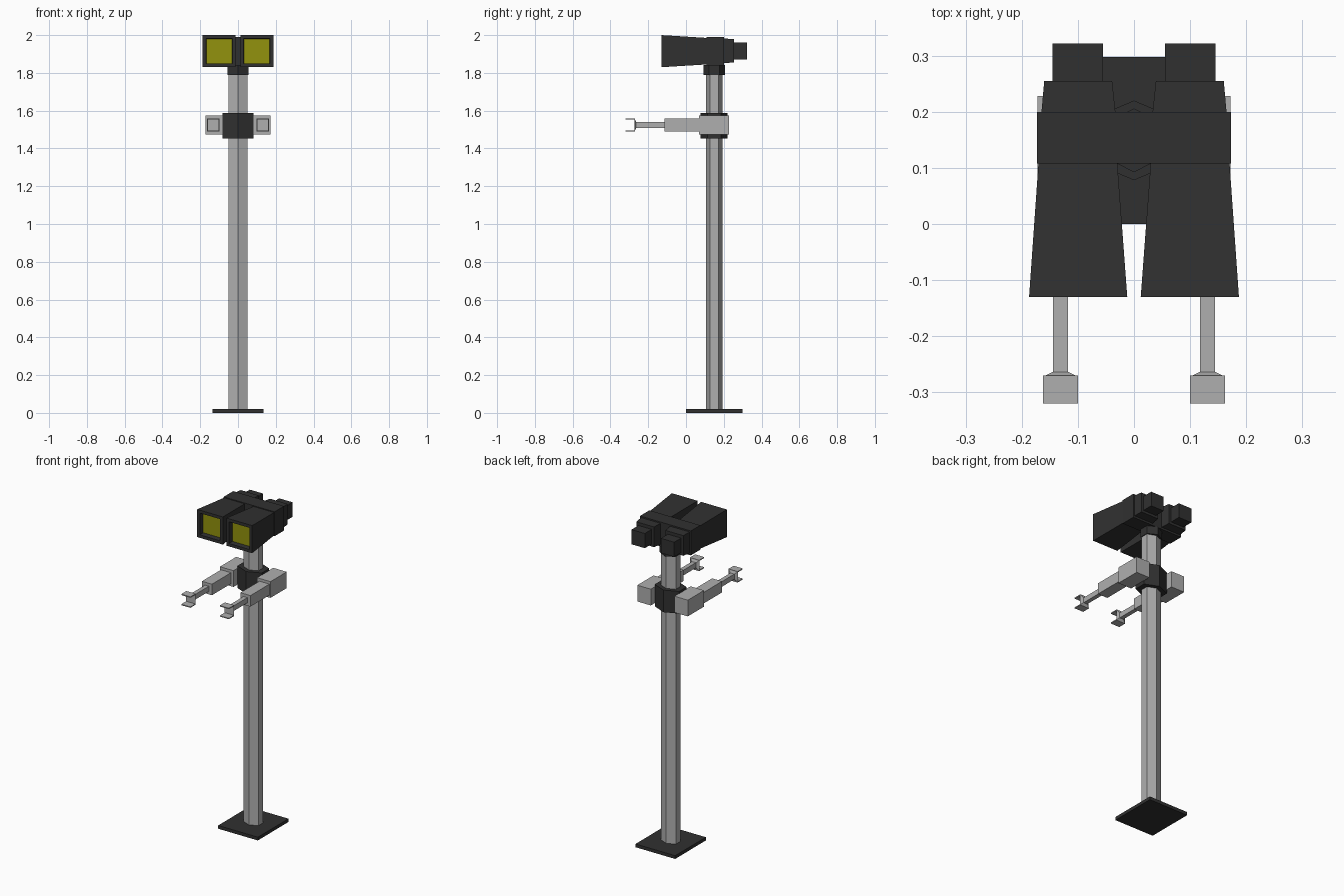
import bpy, bmesh

cube = bpy.data.objects.get("Cube")
if cube:
    bpy.data.objects.remove(cube, do_unlink=True)


def material(name, rgb):
    m = bpy.data.materials.new(name)
    m.use_nodes = True
    m.diffuse_color = (*rgb, 1)
    m.node_tree.nodes["Principled BSDF"].inputs["Base Color"].default_value = (*rgb, 1)
    return m


GREY = material("light grey metal", (0.43, 0.43, 0.43))
DARK = material("charcoal", (0.03, 0.03, 0.03))
YELLOW = material("yellow glass", (0.29, 0.29, 0.004))


def finish(name, bm, *mats):
    bmesh.ops.recalc_face_normals(bm, faces=bm.faces)
    me = bpy.data.meshes.new(name)
    bm.to_mesh(me)
    bm.free()
    for m in mats:
        me.materials.append(m)
    ob = bpy.data.objects.new(name, me)
    bpy.context.collection.objects.link(ob)
    return ob


def skin(rings):
    """Closed solid through matching rings of points."""
    bm = bmesh.new()
    loops = [[bm.verts.new(p) for p in ring] for ring in rings]
    n = len(loops[0])
    for a, b in zip(loops, loops[1:]):
        for i in range(n):
            j = (i + 1) % n
            bm.faces.new((a[i], a[j], b[j], b[i]))
    bm.faces.new(loops[0])
    bm.faces.new(loops[-1])
    return bm


def rect(y, x0, x1, z0, z1):
    return [(x0, y, z0), (x1, y, z0), (x1, y, z1), (x0, y, z1)]


def block(name, mat, x, y, z):
    return finish(name, skin([rect(v, *x, *z) for v in y]), mat)


def hex_column(name, mat, half_x, half_y, flat, z0, z1):
    """Six-sided column with a ridge facing front and back."""
    c = 0.149
    outline = [(0, -half_y), (half_x, -flat), (half_x, flat),
               (0, half_y), (-half_x, flat), (-half_x, -flat)]
    rings = [[(x, c + y, z) for x, y in outline] for z in (z0, z1)]
    return finish(name, skin(rings), mat)


# Stand
block("base_plate", DARK, (-0.135, 0.135), (0, 0.298), (0, 0.02))
hex_column("pole", GREY, 0.051, 0.044, 0.023, 0.02, 1.80)
hex_column("arm_collar", DARK, 0.083, 0.071, 0.036, 1.452, 1.588)
hex_column("neck_collar", DARK, 0.055, 0.057, 0.028, 1.79, 1.842)

# Head: the band joining both barrels
block("head_band", DARK, (-0.173, 0.173), (0.108, 0.2), (1.84, 1.99))


def side_x(s, a, b):
    return tuple(sorted((s * a, s * b)))


for s, side in ((1, "left"), (-1, "right")):
    # Flared barrel with a sunken lens
    bm = skin([rect(-0.13, *side_x(s, 0.012, 0.187), 1.83, 2.0),
               rect(0.112, *side_x(s, 0.03, 0.17), 1.845, 1.985)])
    bmesh.ops.recalc_face_normals(bm, faces=bm.faces)
    mouth = min(bm.faces, key=lambda f: f.calc_center_median().y)
    bmesh.ops.inset_region(bm, faces=[mouth], thickness=0.026)
    bmesh.ops.inset_region(bm, faces=[mouth], thickness=0.003, depth=-0.03)
    mouth.material_index = 1
    finish(side + "_barrel", bm, DARK, YELLOW)

    # Rear barrel and eyepiece
    finish(side + "_rear_barrel",
           skin([rect(0.198, *side_x(s, 0.033, 0.165), 1.852, 1.982),
                 rect(0.255, *side_x(s, 0.039, 0.16), 1.855, 1.979)]), DARK)
    block(side + "_eyepiece", DARK, side_x(s, 0.055, 0.145), (0.25, 0.322), (1.87, 1.96))

    # Arm in three shrinking sections
    block(side + "_shoulder", GREY, side_x(s, 0.08, 0.172), (0.07, 0.228), (1.475, 1.575))
    block(side + "_upper_arm", GREY, side_x(s, 0.097, 0.165), (-0.115, 0.072), (1.49, 1.558))
    block(side + "_forearm", GREY, side_x(s, 0.118, 0.144), (-0.266, -0.113), (1.508, 1.54))

    # Open clamp hand: tapered palm and two thin jaws
    hx = side_x(s, 0.1, 0.162)
    finish(side + "_palm",
           skin([rect(-0.272, *hx, 1.492, 1.557),
                 rect(-0.264, *side_x(s, 0.116, 0.146), 1.508, 1.54)]), GREY)
    block(side + "_upper_jaw", GREY, hx, (-0.32, -0.27), (1.552, 1.558))
    block(side + "_lower_jaw", GREY, hx, (-0.32, -0.27), (1.49, 1.496))
